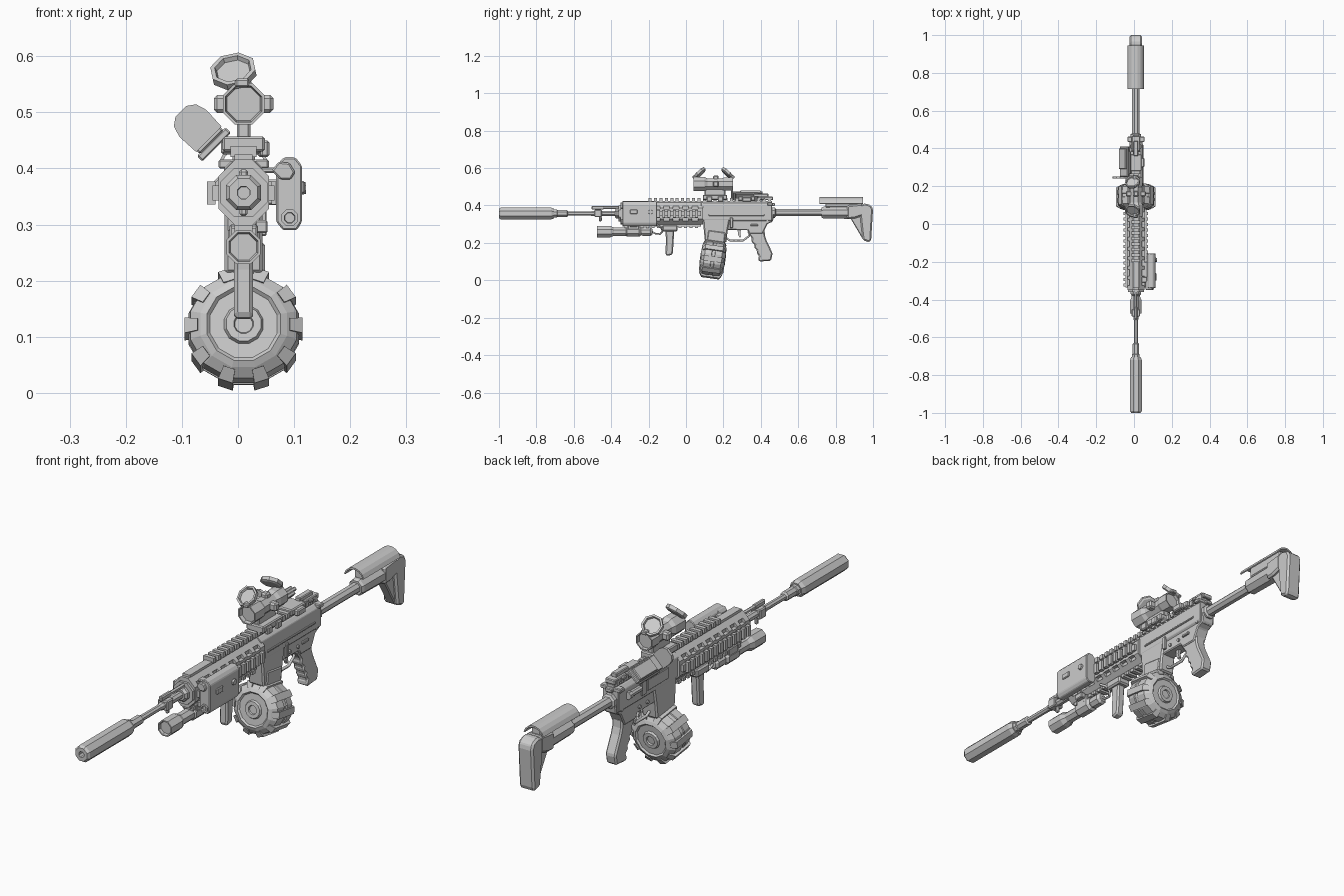
import bpy, bmesh
from math import sin, cos, pi, radians
from mathutils import Vector

CX = 0.01      # centre plane of the gun
BZ = 0.357     # bore height


def finish(name, bm, bevel=0, loc=(0, 0, 0), rot=(0, 0, 0)):
    bmesh.ops.recalc_face_normals(bm, faces=bm.faces[:])
    me = bpy.data.meshes.new(name)
    bm.to_mesh(me)
    bm.free()
    ob = bpy.data.objects.new(name, me)
    bpy.context.collection.objects.link(ob)
    ob.location, ob.rotation_euler = loc, rot
    if bevel:
        m = ob.modifiers.new("bevel", 'BEVEL')
        m.width, m.segments, m.limit_method = bevel, 1, 'ANGLE'
    return ob


def boxes(name, items, bevel=0, **kw):
    """Each item is x0, x1, y0, y1, z0, z1."""
    bm = bmesh.new()
    for x0, x1, y0, y1, z0, z1 in items:
        for v in bmesh.ops.create_cube(bm, size=1)['verts']:
            v.co = Vector(((x0 + x1) / 2 + v.co.x * (x1 - x0), (y0 + y1) / 2 + v.co.y * (y1 - y0),
                           (z0 + z1) / 2 + v.co.z * (z1 - z0)))
    return finish(name, bm, bevel, **kw)


def prof(name, pts, a0, a1, axis='x', bevel=0, **kw):
    """Extrude a (y, z) outline along x, or an (x, z) outline along y."""
    bm = bmesh.new()
    def at(p, a):
        return (a, p[0], p[1]) if axis == 'x' else (p[0], a, p[1])
    lo = [bm.verts.new(at(p, a0)) for p in pts]
    hi = [bm.verts.new(at(p, a1)) for p in pts]
    bm.faces.new(lo)
    bm.faces.new(hi)
    for i in range(len(pts)):
        j = (i + 1) % len(pts)
        bm.faces.new((lo[i], lo[j], hi[j], hi[i]))
    return finish(name, bm, bevel, **kw)


def lathe(name, rings, loc=(CX, 0, BZ), n=8, rot=(0, 0, 0)):
    """Revolve (y, radius) rings round the y axis with n flat sides."""
    bm = bmesh.new()
    loops = [[bm.verts.new((r * cos(2 * pi * (i + .5) / n), y, r * sin(2 * pi * (i + .5) / n)))
              for i in range(n)] for y, r in rings]
    for a, b in zip(loops, loops[1:]):
        for i in range(n):
            j = (i + 1) % n
            bm.faces.new((a[i], a[j], b[j], b[i]))
    bm.faces.new(loops[0])
    bm.faces.new(loops[-1])
    return finish(name, bm, 0, loc, rot)


def wire(name, pts, r):
    cu = bpy.data.curves.new(name, 'CURVE')
    cu.dimensions, cu.bevel_depth, cu.bevel_resolution, cu.use_fill_caps = '3D', r, 1, True
    sp = cu.splines.new('POLY')
    sp.points.add(len(pts) - 1)
    for p, c in zip(sp.points, pts):
        p.co = (*c, 1)
    ob = bpy.data.objects.new(name, cu)
    bpy.context.collection.objects.link(ob)


def octo(hx, z0, z1, c):
    return [(CX - hx, z0 + c), (CX - hx + c, z0), (CX + hx - c, z0), (CX + hx, z0 + c),
            (CX + hx, z1 - c), (CX + hx - c, z1), (CX - hx + c, z1), (CX - hx, z1 - c)]


# Suppressor, barrel and gas block
lathe("suppressor", [(-.96, .011), (-1, .012), (-1, .027), (-.99, .034), (-.72, .034), (-.705, .027), (-.705, .015)])
lathe("barrel", [(-.72, .019), (-.635, .019), (-.63, .012), (-.51, .012), (-.5, .015), (-.3, .015)])
lathe("muzzle_collar", [(-.71, .022), (-.69, .022), (-.685, .017)])
boxes("gas_block", [(CX - .022, CX + .022, -.49, -.45, .338, .378), (CX - .008, CX + .008, -.505, -.44, .378, .398),
                    (CX - .007, CX + .007, -.465, -.45, .315, .34)], .004)
lathe("gas_tube", [(-.46, .008), (-.33, .008)], (CX, 0, .388), 6)
lathe("barrel_nut", [(-.38, .022), (-.37, .03), (-.34, .03)])

# Handguard with vent slots
guard = prof("handguard", octo(.045, .298, .416, .03), -.35, .09, 'y')
slots = [(CX + s * .06 - .03, CX + s * .06 + .03, -.325 + i * .051, -.293 + i * .051, .382, .398)
         for i in range(8) for s in (-1, 1)]
slots += [(a, b, c, d, e - .066, f - .066) for a, b, c, d, e, f in slots]
cut = boxes("slot_cutter", slots)
cut.hide_render = True
cut.display_type = 'WIRE'
m = guard.modifiers.new("slots", 'BOOLEAN')
m.operation, m.object = 'DIFFERENCE', cut
bpy.context.view_layer.objects.active = guard
bpy.ops.object.modifier_apply(modifier="slots")
bpy.data.objects.remove(cut)
lathe("handguard_ring", [(-.36, .03), (-.36, .046), (-.34, .046)])

# Toothed rails
for s, nm in ((-1, "left_rail"), (1, "right_rail")):
    def side(a, b, y0, y1, z0, z1):
        return (*sorted((CX + s * a, CX + s * b)), y0, y1, z0, z1)
    boxes(nm, [side(.04, .055, -.335, .08, .343, .37)] +
          [side(.05, .065, -.33 + i * .029, -.314 + i * .029, .336, .377) for i in range(14)])
boxes("top_rail", [(CX - .016, CX + .016, -.34, .46, .405, .425)] +
      [(CX - .023, CX + .023, -.2 + i * .029, -.184 + i * .029, .42, .44) for i in range(23)])
boxes("bottom_rail", [(CX - .016, CX + .016, -.34, .08, .288, .305)] +
      [(CX - .022, CX + .022, -.33 + i * .029, -.314 + i * .029, .28, .294) for i in range(14)])

# Laser box on the right
prof("laser_box", [(.068, .305), (.08, .29), (.105, .29), (.114, .305), (.114, .405), (.102, .42),
                   (.082, .42), (.068, .405)], -.34, -.155, 'y', .003)
lathe("laser_lens_low", [(-.34, .009), (-.348, .01), (-.348, .016), (-.33, .016)], (.092, 0, .312))
prof("laser_lens_high", [(.06, .396), (.072, .412), (.092, .41), (.102, .393), (.094, .38), (.076, .38)], -.35, -.3, 'y', .003)
boxes("laser_mount", [(.045, .075, -.29, -.2, .335, .38), (.04, .07, -.31, -.28, .392, .402)], .003)
lathe("laser_knob", [(-.006, .014), (.006, .011)], (.115, -.19, .365), 8, (0, 0, radians(-90)))
boxes("laser_button", [(.1, .119, -.3, -.26, .355, .378)], .003)

# Torch under the handguard, with its cable
lathe("torch", [(-.465, .025), (-.475, .028), (-.475, .033), (-.405, .033), (-.385, .024), (-.32, .024), (-.315, .029),
                (-.25, .029), (-.24, .02), (-.23, .025), (-.19, .025), (-.18, .016)], (CX, 0, .26))
boxes("torch_mount", [(CX - .025, CX + .025, -.31, -.25, .27, .3), (.03, .053, -.3, -.26, .285, .308)], .003)
wire("torch_cable", [(CX, -.185, .262), (CX, -.165, .25), (CX, -.14, .247), (CX + .01, -.125, .262),
                     (CX + .02, -.135, .285), (CX + .03, -.16, .3)], .005)

# Vertical foregrip
boxes("foregrip_clamp", [(CX - .028, CX + .028, -.125, -.045, .262, .295)], .006)
prof("foregrip", [(-.112, .275), (-.062, .275), (-.07, .15), (-.073, .137), (-.1, .13), (-.11, .138), (-.107, .22)],
     CX - .017, CX + .017, 'x', .007)

# Upper and lower receiver
prof("upper_receiver", octo(.035, .31, .414, .014), .08, .46, 'y', .002)
prof("lower_receiver", [(.2, .33), (.2, .27), (.33, .268), (.34, .25), (.41, .25), (.435, .3), (.465, .315), (.47, .35),
                        (.45, .37)], CX - .028, CX + .028, 'x', .004)
prof("magazine_well", [(.09, .33), (.1, .213), (.215, .2), (.222, .26), (.235, .33)], CX - .034, CX + .034, 'x', .006)
boxes("receiver_details", [(CX - .039, CX - .03, .15, .28, .34, .385), (CX - .042, CX - .03, .29, .32, .335, .39),
                           (CX + .03, CX + .041, .235, .25, .28, .335), (CX + .025, CX + .035, .345, .385, .29, .3),
                           (CX + .03, CX + .039, .12, .42, .345, .353)], .002)
for y, z in ((.115, .305), (.27, .29), (.32, .29), (.435, .322)):
    lathe("receiver_pin", [(-.034, .007), (.034, .007)], (CX, y, z), 8, (0, 0, pi / 2))
lathe("forward_assist", [(.33, .012), (.39, .012), (.395, .015), (.41, .015)], (CX - .04, 0, .37), 8)
boxes("charging_handle", [(CX - .045, CX + .045, .435, .462, .4, .416), (CX - .015, CX + .015, .4, .475, .398, .414)], .003)

# Trigger, guard and pistol grip
wire("trigger_guard", [(CX, .215, .225), (CX, .235, .213), (CX, .305, .213), (CX, .335, .235), (CX, .345, .255)], .006)
prof("trigger", [(.275, .28), (.295, .28), (.29, .25), (.295, .233), (.287, .228), (.278, .245)], CX - .006, CX + .006)
prof("pistol_grip", [(.325, .262), (.42, .275), (.422, .24), (.43, .215), (.463, .145), (.455, .105), (.392, .1),
                     (.385, .115), (.392, .13), (.378, .145), (.38, .16), (.364, .175), (.367, .19), (.35, .205),
                     (.352, .225)], CX - .023, CX + .023, 'x', .006)

# Drum magazine, tilted forward at the bottom
tilt, centre = (radians(-8), 0, 0), (CX, .143, .114)
lathe("drum", [(-.062, .016), (-.068, .018), (-.068, .032), (-.06, .036), (-.06, .062), (-.066, .068), (-.06, .08), (-.046, .098),
               (-.01, .102), (-.008, .098), (.008, .098), (.01, .102), (.046, .098), (.06, .08), (.066, .068), (.06, .062),
               (.06, .036), (.068, .032), (.068, .018), (.062, .016)], centre, 12, tilt)
bm = bmesh.new()
for k in range(10):
    a = 2 * pi * (k + .5) / 10
    ring = []
    for t in (-.13, .13):
        ring.append([bm.verts.new((r * sin(a + t), y, r * cos(a + t))) for y, r in
                     ((-.062, .083), (-.048, .106), (.048, .106), (.062, .083), (.045, .08), (-.045, .08))])
    bm.faces.new(ring[0])
    bm.faces.new(ring[1])
    for i in range(6):
        j = (i + 1) % 6
        bm.faces.new((ring[0][i], ring[0][j], ring[1][j], ring[1][i]))
finish("drum_ribs", bm, 0, centre, tilt)
boxes("drum_neck", [(CX - .028, CX + .028, -.045, .05, .07, .15)], .005, loc=centre, rot=tilt)

# Stock: tube, sleeve, butt and cheek rest
SZ = .362
lathe("buffer_tube", [(.455, .03), (.475, .03), (.48, .021), (.74, .021)], (CX, 0, SZ))
lathe("stock_sleeve", [(.725, .029), (.735, .034), (.87, .036), (.9, .036)], (CX, 0, SZ))
prof("butt_web", [(.86, .345), (.88, .33), (.945, .22), (.975, .22), (.975, .39), (.87, .395)], CX - .02, CX + .02, 'x', .004)
prof("butt_brace", [(.86, .4), (.945, .41), (.945, .345), (.9, .33), (.86, .328)], CX - .034, CX + .034, 'x', .008)
prof("butt_pad", [(.925, .4), (.96, .412), (.99, .4), (1, .38), (.99, .215), (.98, .203), (.945, .215), (.935, .3)],
     CX - .033, CX + .033, 'x', .009)
arc = [radians(20 + 20 * i) for i in range(8)]
prof("cheek_rest", [(CX + .047 * cos(a), .394 + .051 * sin(a)) for a in arc] +
     [(CX + .042 * cos(a), .394 + .044 * sin(a)) for a in reversed(arc)], .715, .945, 'y')
boxes("cheek_support", [(CX - .02, CX + .02, .745, .93, .39, .432)], .004)

# Main optic with mount, turrets and open lens caps
OZ = .515
lathe("optic_tube", [(.055, .032), (.04, .035), (.04, .04), (.1, .04), (.115, .032), (.19, .032), (.205, .038), (.25, .038),
                     (.25, .033), (.238, .031)], (CX, 0, OZ))
boxes("optic_turrets", [(CX - .053, CX + .053, .145, .175, OZ - .016, OZ + .016),
                        (CX - .014, CX + .014, .145, .175, OZ, OZ + .046)], .006)
boxes("optic_mount", [(CX - .038, CX + .038, .09, .22, .43, .457), (CX - .012, CX + .012, .1, .21, .45, .492),
                      (CX + .03, CX + .046, .11, .14, .42, .45), (CX + .03, CX + .046, .17, .2, .42, .45)], .004)
for s, y, nm in ((1, .072, "front_lens_cap"), (-1, .222, "rear_lens_cap")):
    lathe(nm, [(0, .031), (-.008 * s, .034), (-.008 * s, .042), (.006 * s, .042), (.01 * s, .035)], (-.008, y, .572), 8,
          (radians(-48 * s), radians(-12), 0))
    boxes(nm + "_hinge", [(CX - .015, CX + .01, y - .012 - s * .025, y + .012 - s * .025, OZ + .03, OZ + .045)], .003)

# Small sight canted 45 degrees to the left
cant = dict(loc=(-.045, 0, .445), rot=(0, radians(-45), 0))
prof("canted_sight_window", [(-.032, .01), (.032, .01), (.034, .05), (.028, .07), (.014, .08), (-.014, .08), (-.028, .07),
                             (-.034, .05)], .24, .252, 'y', **cant)
boxes("canted_sight_base", [(-.03, .03, .252, .41, .002, .016), (-.026, .026, .29, .4, .01, .026),
                            (-.036, .036, .265, .385, -.01, .004)], .003, **cant)
boxes("canted_sight_mount", [(-.03, CX + .03, .28, .37, .425, .45), (CX + .025, CX + .045, .3, .35, .42, .445)], .004)

# Folded rear sight
boxes("rear_sight", [(CX - .022, CX + .022, .385, .465, .428, .447), (CX - .012, CX + .012, .36, .44, .445, .463),
                     (CX - .03, CX + .03, .4, .42, .432, .445)], .003)
